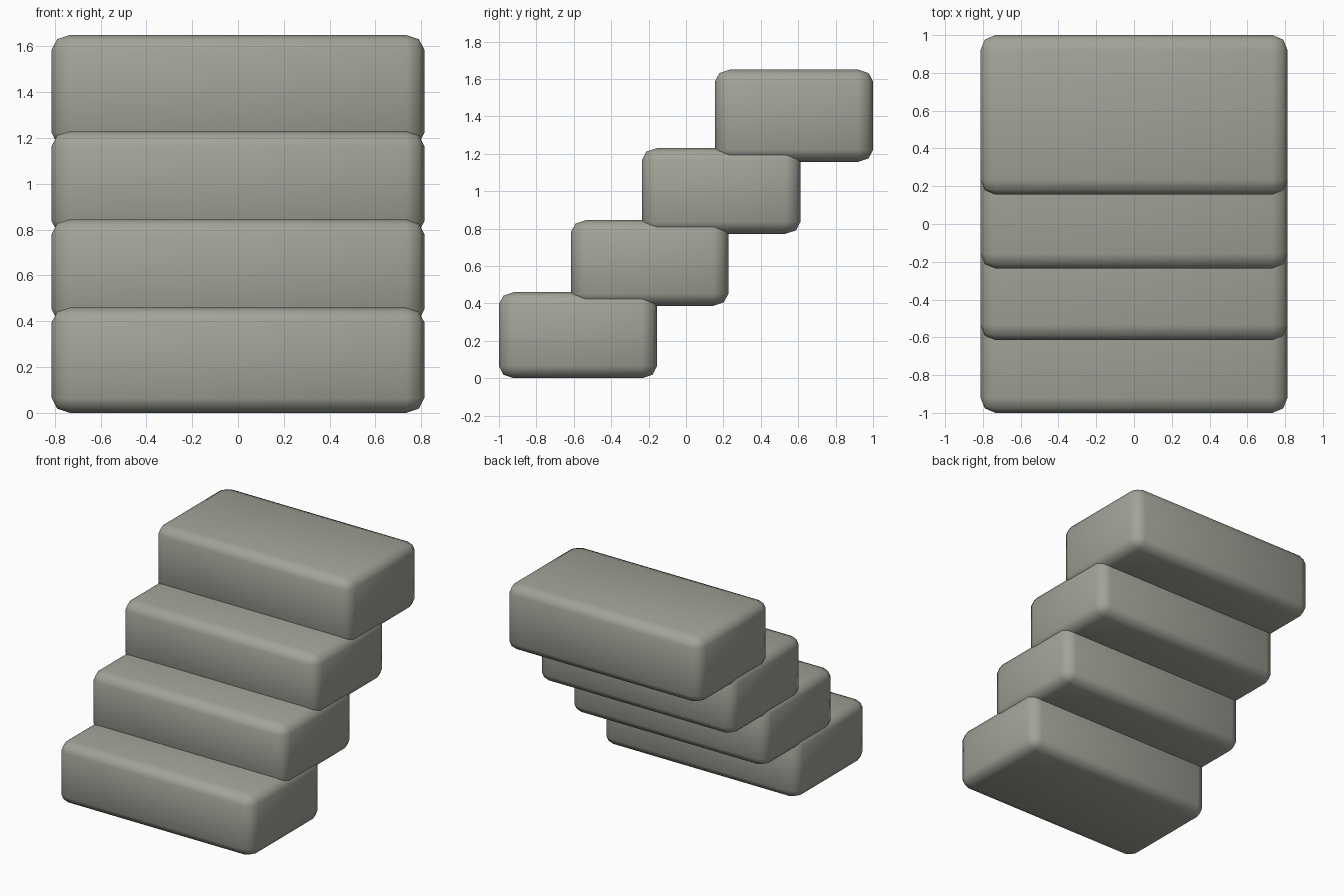
import bpy, bmesh

if "Cube" in bpy.data.objects:
    bpy.data.objects.remove(bpy.data.objects["Cube"])

# Single warm grey stone colour
stone = bpy.data.materials.new("warm_grey_stone")
stone.diffuse_color = (0.36, 0.365, 0.315, 1)
stone.use_nodes = True
stone.node_tree.nodes["Principled BSDF"].inputs["Base Color"].default_value = stone.diffuse_color


def step(name, y0, y1, z0, z1, half_width=0.813, bevel=0.08, squash=0.8):
    """Rounded block; bevelled before a vertical squash so the rounding is flatter in z."""
    bm = bmesh.new()
    bmesh.ops.create_cube(bm, size=1)
    bmesh.ops.scale(bm, verts=bm.verts, vec=(2 * half_width, y1 - y0, (z1 - z0) / squash))
    bmesh.ops.bevel(bm, geom=bm.edges[:], offset=bevel, segments=2, profile=0.5,
                    affect='EDGES', clamp_overlap=True)
    bmesh.ops.scale(bm, verts=bm.verts, vec=(1, 1, squash))
    bmesh.ops.translate(bm, verts=bm.verts, vec=(0, (y0 + y1) / 2, (z0 + z1) / 2))
    for f in bm.faces:
        f.smooth = True
    mesh = bpy.data.meshes.new(name)
    bm.to_mesh(mesh)
    bm.free()
    mesh.materials.append(stone)
    obj = bpy.data.objects.new(name, mesh)
    bpy.context.collection.objects.link(obj)


# Four overlapping steps rising to the back; the top one is slightly taller
step("bottom_step", -1.0, -0.155, 0.0, 0.46)
step("second_step", -0.615, 0.226, 0.387, 0.845)
step("third_step", -0.236, 0.612, 0.772, 1.23)
step("top_step", 0.155, 1.0, 1.157, 1.65)
